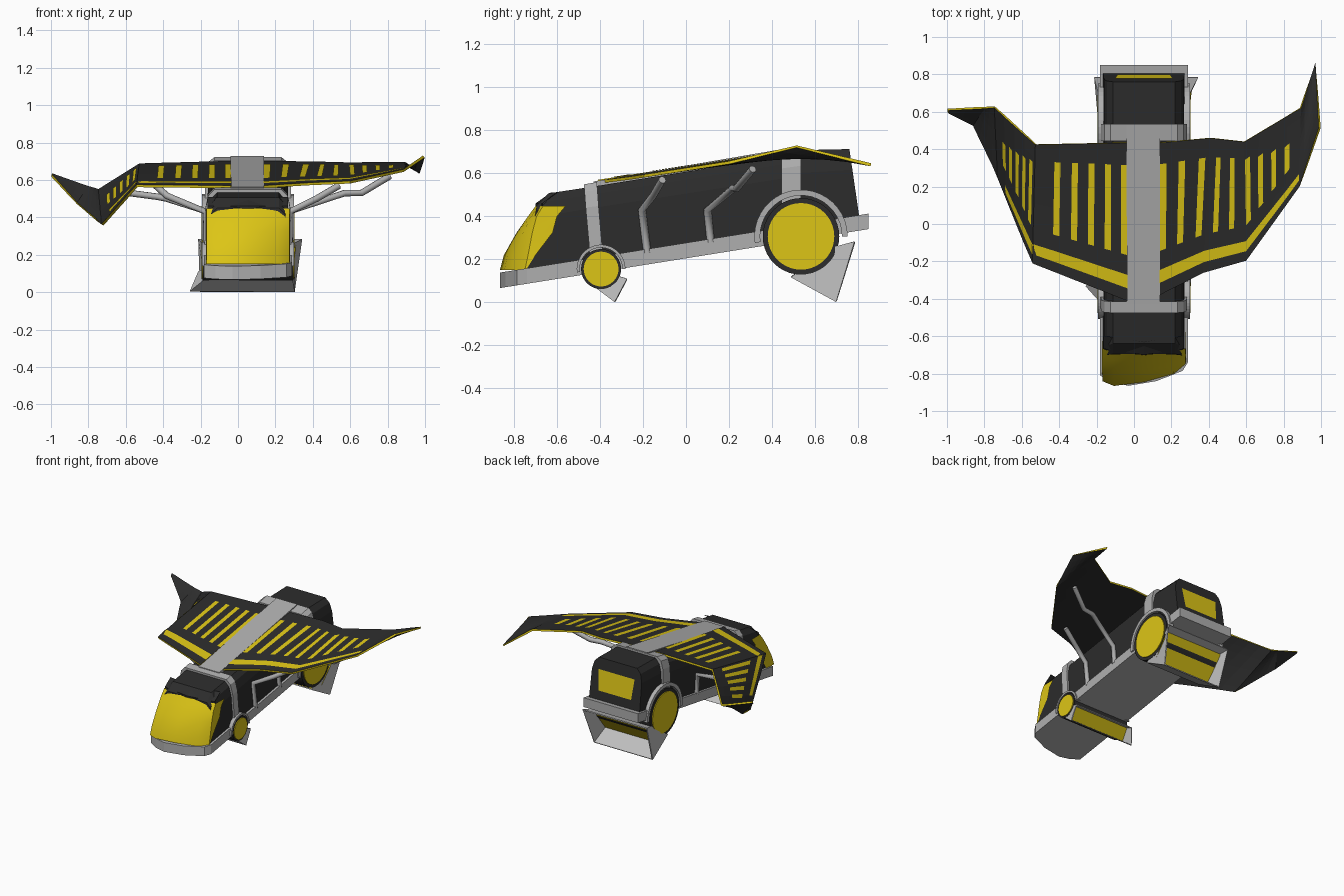
import bpy, bmesh, math
from mathutils import Vector

if "Cube" in bpy.data.objects:
    bpy.data.objects.remove(bpy.data.objects["Cube"])

XC = 0.053  # body centre line


def mat(name, r, g, b):
    m = bpy.data.materials.new(name)
    m.diffuse_color = (r, g, b, 1)
    m.use_nodes = True
    m.node_tree.nodes["Principled BSDF"].inputs["Base Color"].default_value = m.diffuse_color
    return m


DARK = mat("charcoal", 0.025, 0.025, 0.025)
YELLOW = mat("yellow", 0.72, 0.56, 0.008)
GREY = mat("grey", 0.43, 0.43, 0.43)
LIGHT = mat("light_grey", 0.52, 0.52, 0.52)


def mesh(name, verts, faces, mats, recalc=True, smooth=False):
    me = bpy.data.meshes.new(name)
    me.from_pydata([tuple(v) for v in verts], [], faces)
    if recalc:
        bm = bmesh.new()
        bm.from_mesh(me)
        bmesh.ops.recalc_face_normals(bm, faces=bm.faces)
        bm.to_mesh(me)
        bm.free()
    for m in mats:
        me.materials.append(m)
    ob = bpy.data.objects.new(name, me)
    bpy.context.collection.objects.link(ob)
    if smooth:
        bpy.ops.object.select_all(action='DESELECT')
        ob.select_set(True)
        bpy.context.view_layer.objects.active = ob
        bpy.ops.object.shade_smooth_by_angle(angle=math.radians(35))
    return ob


def loft(name, rings, m, cap=True, closed=True, smooth=False):
    n = len(rings[0])
    verts = [p for r in rings for p in r]
    faces = []
    for i in range(len(rings) - 1):
        for j in range(n if closed else n - 1):
            k = (j + 1) % n
            faces.append((i * n + j, i * n + k, (i + 1) * n + k, (i + 1) * n + j))
    if cap:
        faces += [tuple(range(n)), tuple(range(len(verts) - n, len(verts)))]
    return mesh(name, verts, faces, [m], smooth=smooth)


def prism(name, outline, x0, x1, m, smooth=False):
    """Extrude a (y, z) outline across x."""
    return loft(name, [[(x, y, z) for y, z in outline] for x in (x0, x1)], m, smooth=smooth)


# Chassis tray with a slightly crooked nose
plan = [(-.182, .85), (-.182, -.81), (-.12, -.845), (-.03, -.865), (.12, -.84),
        (.26, -.785), (.288, -.74), (.288, .85)]
loft("chassis", [[(x, y, .205 + .16 * y + h) for x, y in plan] for h in (0, .072)], GREY)


# Dark body, lofted through leaning cross-sections
def section(yb, zb, yt, zt, grow=0.0):
    half = [(.218, 0), (.214, .72), (.198, .90), (.165, 1.0)]
    pts = [(w, t) for w, t in half] + [(-w, t) for w, t in reversed(half)]
    out = []
    for w, t in pts:
        s = 1 if w > 0 else -1
        out.append((XC + w + s * grow, yb + (yt - yb) * t, zb + (zt - zb) * t + (grow if t > .8 else 0)))
    return out


loft("body", [section(-.745, .12, -.695, .45), section(-.72, .13, -.64, .507),
              section(-.46, .18, -.455, .535), section(.45, .31, .45, .68),
              section(.53, .33, .53, .708), section(.81, .37, .76, .713)], DARK)

# Wraparound windscreen: level z, back y, corner y, front y, skew
levels = [(.15, -.745, -.795, -.845, .045), (.22, -.70, -.775, -.83, .04),
          (.325, -.62, -.735, -.785, .02), (.40, -.60, -.70, -.735, .005), (.448, -.56, -.665, -.70, 0)]
rows = []
for z, yb, yc, yf, sk in levels:
    cols = [(-.224, yb), (-.222, yc), (-.16, yf + .012), (0, yf), (.16, yf + .012), (.222, yc), (.224, yb)]
    rows.append([(XC + x, y + (sk * x / .22 if i not in (0, 6) else 0), z) for i, (x, y) in enumerate(cols)])
loft("windscreen", rows, YELLOW, cap=False, closed=False, smooth=True)
loft("windscreen_brow", [[(XC + x, -.70 + abs(x) * .15 + dy, z) for x in (-.215, 0, .215)]
                         for dy, z in ((0, .44), (.0, .46), (.07, .51))], DARK, cap=False, closed=False)

# Rear window plate on the slanted back
mesh("rear_window", [(XC + x, .81 - .05 * (z - .37) / .343 + .005, z)
                     for x, z in ((.14, .475), (-.14, .475), (-.155, .63), (.155, .63))],
     [(0, 1, 2, 3)], [YELLOW], recalc=False)


# Grey hoops around the body and the spine along the roof
def hoop(name, y0, y1, zb, z0, z1, lean=0):
    loft(name, [section(y0 + lean, zb, y0, z0, .014), section(y1 + lean, zb, y1, z1, .014)], GREY)


hoop("front_hoop", -.475, -.415, .2, .535, .545, .03)
hoop("rear_hoop", .445, .535, .45, .69, .708)
prism("roof_spine", [(-.43, .50), (.53, .67), (.53, .727), (-.43, .562)], -.04, .14, GREY)


# Wheels with arches
def circle(y, z, r, n=40):
    return [(y + r * math.cos(2 * math.pi * i / n), z + r * math.sin(2 * math.pi * i / n)) for i in range(n)]


def arc(y, z, r, a0, a1, n=20):
    return [(y + r * math.cos(math.radians(a0 + (a1 - a0) * i / n)),
             z + r * math.sin(math.radians(a0 + (a1 - a0) * i / n))) for i in range(n + 1)]


for tag, y, z, r in (("front", -.395, .155, .093), ("rear", .535, .307, .178)):
    prism(tag + "_wheels", circle(y, z, r), XC - .243, XC + .243, DARK, True)
    prism(tag + "_wheel_discs", circle(y, z, r * .87), XC - .249, XC + .249, YELLOW, True)
    outline = arc(y, z, r * 1.22, 0, 188) + arc(y, z, r * 1.07, 188, 0)
    for side, s in (("left", -1), ("right", 1)):
        a, b = sorted((XC + s * .212, XC + s * .246))
        prism(f"{tag}_{side}_arch", outline, a, b, GREY)


# Flared scoops under the wheels: inner rectangle to outer rectangle
def scoop(name, inner, outer):
    ob = mesh(name, inner + outer, [(i, (i + 1) % 4, 4 + (i + 1) % 4, 4 + i) for i in range(4)], [LIGHT])
    mod = ob.modifiers.new("thickness", 'SOLIDIFY')
    mod.thickness = .01
    mod.offset = 0
    mid = [Vector(a).lerp(Vector(b), .4) for a, b in zip(inner, outer)]
    mesh(name + "_glow_panel", mid, [(0, 1, 2, 3)], [YELLOW], recalc=False)


scoop("rear_scoop", [(.29, .49, .12), (-.184, .49, .12), (-.184, .69, .255), (.29, .69, .255)],
      [(.30, .70, .005), (-.20, .70, .005), (-.21, .785, .28), (.34, .785, .28)])
scoop("front_scoop", [(.29, -.41, .065), (-.184, -.41, .065), (-.184, -.32, .12), (.29, -.32, .12)],
      [(.30, -.33, .004), (-.255, -.33, .004), (-.21, -.275, .107), (.30, -.275, .107)])

# Wings: stations of (front point, back point), bent and uneven
right = [((.135, -.38, .563), (.135, .435, .695)), ((.37, -.26, .578), (.41, .46, .692)),
         ((.60, -.195, .588), (.59, .44, .687)), ((.885, .2, .65), (.89, .62, .69)),
         ((.993, .515, .725), (.97, .86, .64))]
left = [((-.035, -.41, .563), (-.035, .435, .695)), ((-.54, -.21, .568), (-.525, .425, .682)),
        ((-.725, .25, .36), (-.745, .625, .545)), ((-.86, .53, .475), (-.80, .622, .562)),
        ((-.995, .595, .622), (-.995, .612, .63))]


def point(st, u, v):
    i = min(int(u), len(st) - 2)
    a = Vector(st[i][0]).lerp(Vector(st[i + 1][0]), u - i)
    b = Vector(st[i][1]).lerp(Vector(st[i + 1][1]), u - i)
    return a.lerp(b, v)


def patch(st, us, v0, v1, lift, nv=8):
    verts, e = [], .01
    for u in us:
        for j in range(nv + 1):
            v = v0 + (v1 - v0) * j / nv
            p = point(st, u, v)
            uu = min(u, len(st) - 1 - e)
            n = (point(st, uu + e, v) - point(st, uu, v)).cross(point(st, u, v + e) - p).normalized()
            verts.append(p + n * (lift if n.z > 0 else -lift))
    m, faces = nv + 1, []
    for i in range(len(us) - 1):
        for j in range(nv):
            f = (i * m + j, (i + 1) * m + j, (i + 1) * m + j + 1, i * m + j + 1)
            faces.append(f if st is right else f[::-1])
    return verts, faces


slots = {"right": [(u, .065 if u < 2 else .045) for u in (.08, .45, .85, 1.25, 1.65, 2.05, 2.28, 2.52, 2.76)],
         "left": [(u, .033) for u in (.035, .21, .39, .57, .76)] + [(1.08 + .17 * k, .04) for k in range(5)]}
for side, st in (("right", right), ("left", left)):
    v, f = patch(st, [i / 4 for i in range(17)], 0, 1, 0)
    ob = mesh(side + "_wing", v, f, [DARK, YELLOW], recalc=False)
    mod = ob.modifiers.new("thickness", 'SOLIDIFY')
    mod.thickness, mod.offset, mod.material_offset_rim = .014, 0, 1
    # yellow slots and leading-edge band
    verts, faces = [], []
    turn = 2 if side == "right" else 1
    for u, h in slots[side]:
        over = max(0, u - turn)
        parts = patch(st, [u - h, u + h], .29 + .1 * over, .86 - .25 * over, .0095)
        faces += [tuple(i + len(verts) for i in q) for q in parts[1]]
        verts += parts[0]
    end = 12 if side == "right" else 7
    parts = patch(st, [i / 4 for i in range(end + 1)], .08, .165, .0095, 2)
    faces += [tuple(i + len(verts) for i in q) for q in parts[1]]
    verts += parts[0]
    mesh(side + "_wing_slots", verts, faces, [YELLOW], recalc=False)


# Struts from the sills up to the wings
def pipe(name, pts, r):
    cu = bpy.data.curves.new(name, 'CURVE')
    cu.dimensions = '3D'
    cu.bevel_depth, cu.bevel_resolution, cu.use_fill_caps = r, 2, True
    sp = cu.splines.new('POLY')
    sp.points.add(len(pts) - 1)
    for p, q in zip(sp.points, pts):
        p.co = (*q, 1)
    cu.materials.append(GREY)
    bpy.context.collection.objects.link(bpy.data.objects.new(name, cu))


pipe("right_front_strut", [(.275, -.18, .23), (.275, -.205, .43), (.42, -.15, .50), (.54, -.11, .57)], .018)
pipe("right_rear_strut", [(.275, .115, .28), (.275, .10, .43), (.57, .22, .53), (.66, .235, .53), (.81, .31, .62)], .018)
pipe("left_front_strut", [(-.17, -.18, .23), (-.17, -.205, .43), (-.38, -.15, .515), (-.44, -.11, .57)], .018)
pipe("left_rear_strut", [(-.17, .115, .28), (-.17, .10, .43), (-.38, .20, .50), (-.43, .22, .51), (-.58, .28, .53)], .018)
